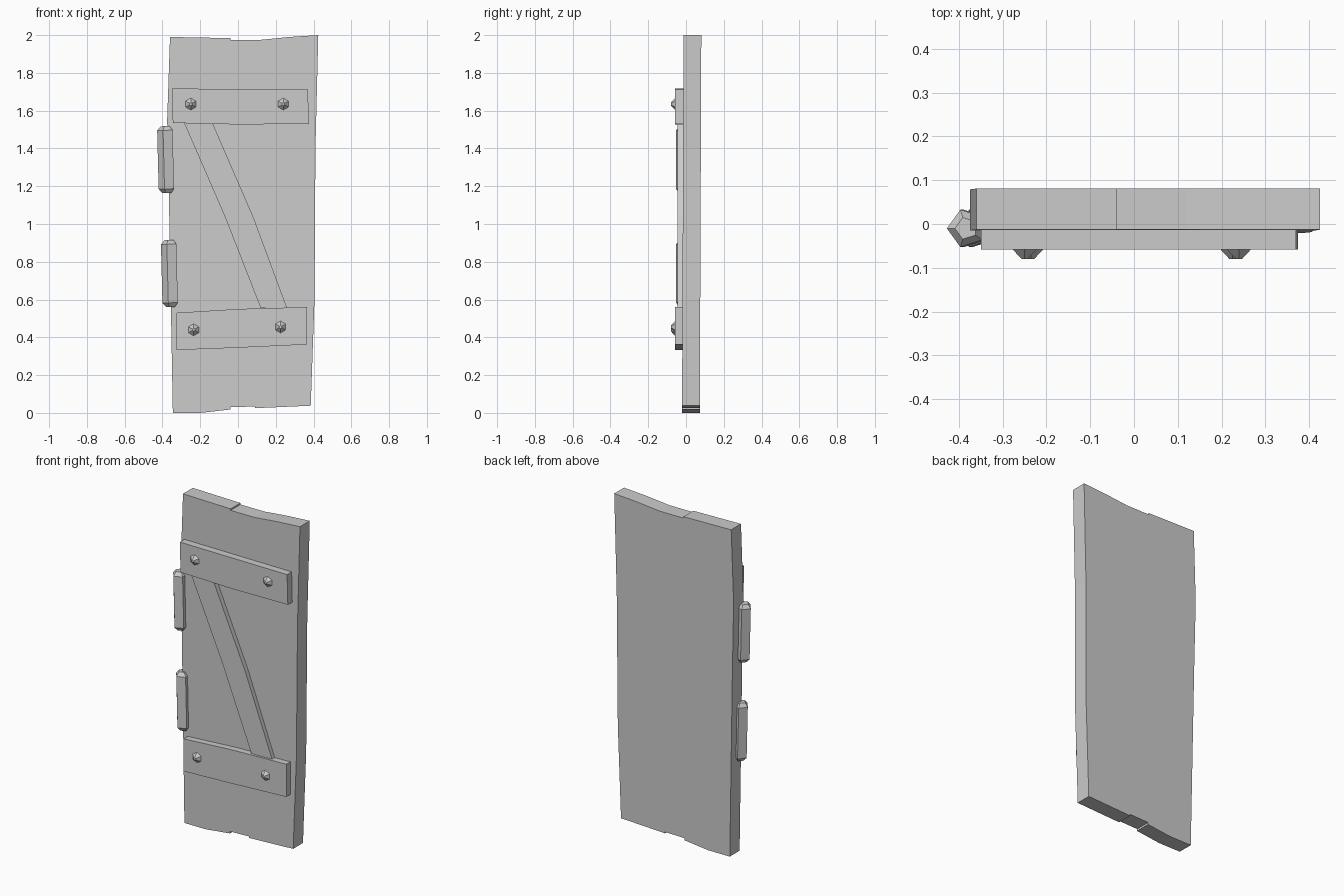
import bpy, bmesh, math
from mathutils import Matrix, Vector

cube = bpy.data.objects.get("Cube")
if cube:
    bpy.data.objects.remove(cube, do_unlink=True)

grey = bpy.data.materials.new("plain grey")
grey.use_nodes = True
colour = (0.6, 0.6, 0.6, 1)
grey.diffuse_color = colour
grey.node_tree.nodes["Principled BSDF"].inputs["Base Color"].default_value = colour


def finish(name, bm):
    """Turn a bmesh into a named grey object."""
    bmesh.ops.recalc_face_normals(bm, faces=bm.faces)
    mesh = bpy.data.meshes.new(name)
    bm.to_mesh(mesh)
    bm.free()
    mesh.materials.append(grey)
    obj = bpy.data.objects.new(name, mesh)
    bpy.context.collection.objects.link(obj)
    return obj


def board(name, outline, front, back, lean=0.0):
    """Extrude an x-z outline from front to back, leaning back with height."""
    bm = bmesh.new()
    face = bm.faces.new([bm.verts.new((x, front + lean * z, z)) for x, z in outline])
    out = bmesh.ops.extrude_face_region(bm, geom=[face])
    moved = [v for v in out["geom"] if isinstance(v, bmesh.types.BMVert)]
    bmesh.ops.translate(bm, verts=moved, vec=(0, back - front, 0))
    return finish(name, bm)


# Door slab with worn, uneven plank ends
board("door_slab", [
    (-0.345, 0), (-0.2, 0), (-0.04, 0.018), (-0.04, 0.03), (0.09, 0.034),
    (0.09, 0.025), (0.385, 0.038), (0.405, 0.6), (0.41, 1.4), (0.425, 2),
    (0.27, 1.99), (0.12, 1.975), (-0.04, 1.975), (-0.04, 1.984),
    (-0.36, 1.99), (-0.375, 1.55), (-0.365, 1.1)], -0.021, 0.073, 0.004)

# Cross boards and diagonal brace
board("upper_crossboard", [
    (-0.345, 1.535), (0, 1.527), (0.375, 1.53), (0.37, 1.712), (-0.35, 1.717)],
    -0.058, -0.01)
board("lower_crossboard", [
    (-0.325, 0.333), (0, 0.345), (0.365, 0.362), (0.365, 0.56), (0, 0.55),
    (-0.325, 0.53)], -0.058, -0.01)
board("diagonal_brace", [
    (0.12, 0.555), (0.26, 0.555), (0.08, 1.04), (-0.135, 1.535),
    (-0.285, 1.535), (-0.07, 1.04)], -0.044, -0.01)

# Faceted studs
studs = {"upper_right_stud": (-0.25, 1.635), "upper_left_stud": (0.24, 1.635),
         "lower_right_stud": (-0.235, 0.44), "lower_left_stud": (0.225, 0.455)}
for name, (x, z) in studs.items():
    bm = bmesh.new()
    bmesh.ops.create_cone(bm, cap_ends=True, segments=6, radius1=0.036,
                          radius2=0.008, depth=0.026,
                          matrix=Matrix.Translation((x, -0.067, z))
                          @ Matrix.Rotation(math.pi / 2, 4, "X"))
    finish(name, bm)


def hinge(name, x, z, tilt):
    """Five-sided barrel with tapered ends."""
    bm = bmesh.new()
    rings = []
    for height, radius in ((-0.177, 0.026), (-0.155, 0.045),
                           (0.155, 0.045), (0.177, 0.026)):
        ring = []
        for i in range(5):
            a = math.pi + i * math.tau / 5
            ring.append(bm.verts.new((radius * math.cos(a), radius * math.sin(a), height)))
        rings.append(ring)
    for low, high in zip(rings, rings[1:]):
        for i in range(5):
            j = (i + 1) % 5
            bm.faces.new((low[i], low[j], high[j], high[i]))
    bm.faces.new(rings[0])
    bm.faces.new(rings[-1])
    bm.transform(Matrix.Translation((x, -0.01, z)) @ Matrix.Rotation(tilt, 4, "Y"))
    finish(name, bm)


hinge("upper_hinge", -0.379, 1.341, -0.025)
hinge("lower_hinge", -0.359, 0.738, -0.025)
